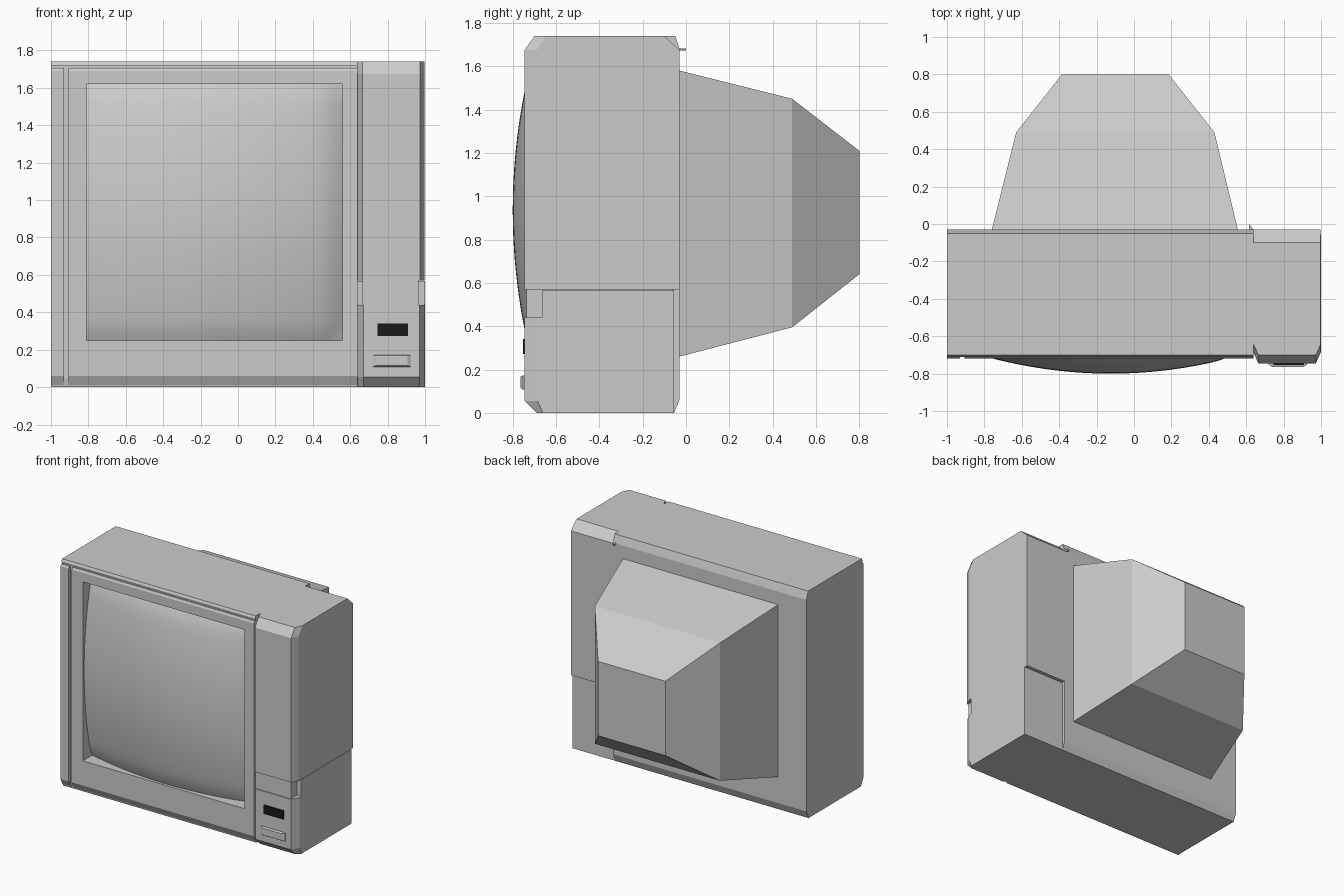
import bpy, bmesh, math

if "Cube" in bpy.data.objects:
    bpy.data.objects.remove(bpy.data.objects["Cube"])


def loft(name, rings, smooth=False):
    """Closed solid through a list of matching point rings."""
    bm = bmesh.new()
    loops = [[bm.verts.new(p) for p in ring] for ring in rings]
    n = len(loops[0])
    for a, b in zip(loops, loops[1:]):
        for i in range(n):
            j = (i + 1) % n
            bm.faces.new((a[i], a[j], b[j], b[i]))
    bm.faces.new(loops[0])
    bm.faces.new(loops[-1])
    bmesh.ops.recalc_face_normals(bm, faces=bm.faces)
    me = bpy.data.meshes.new(name)
    bm.to_mesh(me)
    bm.free()
    ob = bpy.data.objects.new(name, me)
    bpy.context.collection.objects.link(ob)
    return ob


def side_profile(name, x0, x1, yz):
    """Extrude a y-z outline along x."""
    return loft(name, [[(x, y, z) for y, z in yz] for x in (x0, x1)])


def rect(x0, x1, z0, z1, y):
    return [(x0, y, z0), (x1, y, z0), (x1, y, z1), (x0, y, z1)]


def box(name, x0, x1, y0, y1, z0, z1):
    return loft(name, [rect(x0, x1, z0, z1, y0), rect(x0, x1, z0, z1, y1)])


def plan(x0, x1, front, back, z, cx=0.025, cy=0.055):
    """Horizontal outline with both front corners chamfered."""
    return [(x0, back, z), (x1, back, z), (x1, front + cy, z),
            (x1 - cx, front, z), (x0 + cx, front, z), (x0, front + cy, z)]


# Screen opening
SX0, SX1, SZ0, SZ1 = -0.81, 0.56, 0.25, 1.62
cutter = box("opening_cutter", SX0, SX1, -0.9, -0.58, SZ0, SZ1)
cutter.hide_render = True


def cut_opening(ob):
    mod = ob.modifiers.new("opening", 'BOOLEAN')
    mod.operation = 'DIFFERENCE'
    mod.solver = 'EXACT'
    mod.object = cutter
    bpy.context.view_layer.objects.active = ob
    bpy.ops.object.modifier_apply(modifier=mod.name)


# Main cabinet with chamfered long edges
cabinet = side_profile("cabinet", -1, 0.64, [
    (-0.69, 0.0), (-0.70, 0.045), (-0.70, 1.74), (-0.05, 1.74),
    (-0.03, 1.68), (-0.03, 0.06), (-0.055, 0.0)])
cut_opening(cabinet)

# Front frame, the strip beside it and the lip above it
front_yz = [(-0.695, 0.012), (-0.72, 0.06), (-0.72, 1.69), (-0.712, 1.705), (-0.695, 1.705)]
frame = side_profile("screen_frame", -0.905, 0.64, front_yz)
cut_opening(frame)
side_profile("left_trim_strip", -1, -0.93, front_yz)
side_profile("top_lip", -1, 0.64, [(-0.695, 1.718), (-0.71, 1.718), (-0.70, 1.74), (-0.695, 1.74)])
bpy.data.objects.remove(cutter, do_unlink=True)

# Bulging screen glass, rolled off towards the right, top and bottom edges
N = 28
bm = bmesh.new()
grid = []
for i in range(N + 1):
    row = []
    for j in range(N + 1):
        u, v = 2 * i / N - 1, 2 * j / N - 1
        y = -0.80 + 0.095 * u * u + 0.085 * v * v
        y += 0.03 * max(0, (u - 0.8) / 0.2) ** 2 + 0.015 * max(0, (abs(v) - 0.85) / 0.15) ** 2
        row.append(bm.verts.new((SX0 + (SX1 - SX0) * i / N, min(y, -0.6), SZ0 + (SZ1 - SZ0) * j / N)))
    grid.append(row)
for i in range(N):
    for j in range(N):
        f = bm.faces.new((grid[i][j], grid[i + 1][j], grid[i + 1][j + 1], grid[i][j + 1]))
        f.smooth = True
me = bpy.data.meshes.new("screen_glass")
bm.to_mesh(me)
bm.free()
bpy.context.collection.objects.link(bpy.data.objects.new("screen_glass", me))

# Tapered tube housing at the back
loft("rear_housing", [
    rect(-0.76, 0.555, 0.26, 1.58, -0.03),
    rect(-0.63, 0.43, 0.395, 1.45, 0.49),
    rect(-0.385, 0.185, 0.64, 1.21, 0.80)])

# Right-hand column
loft("upper_column", [
    plan(0.64, 0.997, -0.745, -0.03, 0.57),
    plan(0.64, 0.997, -0.745, -0.03, 1.675),
    plan(0.64, 0.997, -0.70, -0.10, 1.74)])
box("column_neck", 0.665, 0.965, -0.737, -0.06, 0.42, 0.58)
box("lower_block", 0.64, 1.0, -0.665, -0.055, 0.0, 0.568)
loft("control_panel", [
    plan(0.64, 1.0, -0.69, -0.60, 0.0, 0.03, 0.03),
    plan(0.64, 1.0, -0.745, -0.60, 0.055, 0.03, 0.06),
    plan(0.64, 1.0, -0.745, -0.60, 0.44, 0.03, 0.06)])

# Small catch on the back at the cabinet seam
loft("rear_catch", [[(0.615, -0.04, z), (0.615, 0.0, z), (0.64, -0.03, z), (0.64, -0.04, z)]
                    for z in (1.672, 1.682)])

# Display window and push button
display = box("display_window", 0.745, 0.91, -0.753, -0.74, 0.273, 0.34)
black = bpy.data.materials.new("display_black")
black.diffuse_color = (0.01, 0.01, 0.01, 1)
black.use_nodes = True
black.node_tree.nodes["Principled BSDF"].inputs["Base Color"].default_value = black.diffuse_color
display.data.materials.append(black)
loft("push_button", [
    rect(0.72, 0.925, 0.108, 0.172, -0.74),
    rect(0.72, 0.925, 0.108, 0.172, -0.752),
    rect(0.74, 0.905, 0.116, 0.168, -0.765)])
